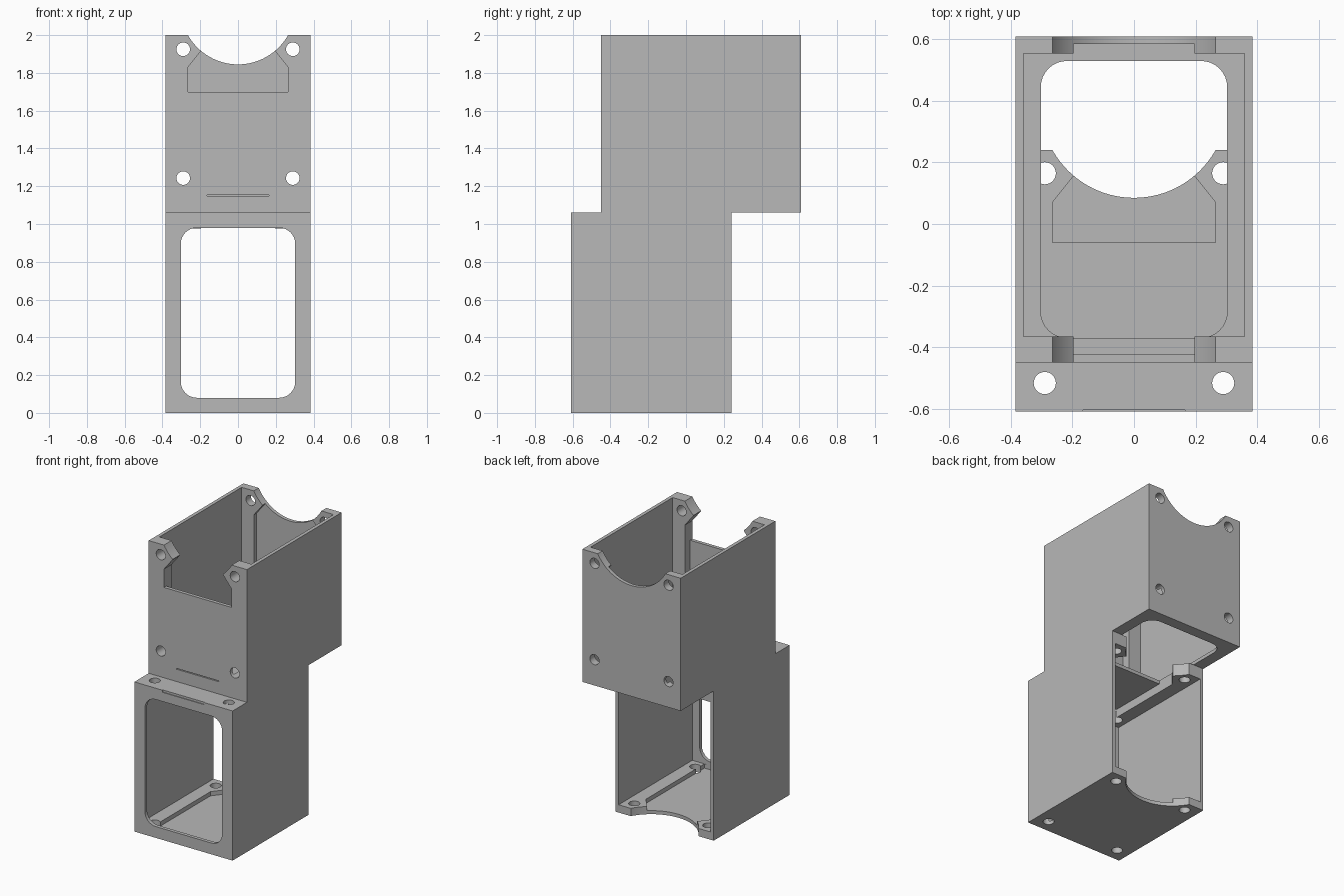
import bpy, bmesh, math
from mathutils import Matrix, Vector

cube = bpy.data.objects.get("Cube")
if cube:
    bpy.data.objects.remove(cube, do_unlink=True)

WIDTH, HEIGHT = 0.77, 1.06

grey = bpy.data.materials.new("plain grey")
grey.use_nodes = True
colour = (0.48, 0.48, 0.48, 1)
grey.diffuse_color = colour
grey.node_tree.nodes["Principled BSDF"].inputs["Base Color"].default_value = colour


def prism(name, outline, low, high, axis="z"):
    """Extrude an outline along z (outline in x, y) or along y (outline in x, z)."""
    bm = bmesh.new()
    place = (lambda a, b: (a, b, low)) if axis == "z" else (lambda a, b: (a, low, b))
    face = bm.faces.new([bm.verts.new(place(a, b)) for a, b in outline])
    push = Vector((0, 0, high - low)) if axis == "z" else Vector((0, high - low, 0))
    moved = bmesh.ops.extrude_face_region(bm, geom=[face])["geom"]
    bmesh.ops.translate(bm, vec=push, verts=[v for v in moved if isinstance(v, bmesh.types.BMVert)])
    bmesh.ops.recalc_face_normals(bm, faces=bm.faces)
    mesh = bpy.data.meshes.new(name)
    bm.to_mesh(mesh)
    bm.free()
    obj = bpy.data.objects.new(name, mesh)
    bpy.context.scene.collection.objects.link(obj)
    return obj


def rect(x, low, high):
    return [(-x, low), (x, low), (x, high), (-x, high)]


def circle(cx, cy, r, n):
    return [(cx + r * math.cos(math.tau * i / n), cy + r * math.sin(math.tau * i / n)) for i in range(n)]


def rounded(x, low, high, r, steps=8):
    pts = []
    corners = [(x - r, high - r), (r - x, high - r), (r - x, low + r), (x - r, low + r)]
    for k, (cx, cy) in enumerate(corners):
        for i in range(steps + 1):
            a = math.pi / 2 * (k + i / steps)
            pts.append((cx + r * math.cos(a), cy + r * math.sin(a)))
    return pts


def tabbed(start, depth):
    """Channel outline that narrows between the two screw tabs at the open end."""
    half = [(0.265, start), (0.265, depth - 0.17), (0.197, depth - 0.085), (0.197, depth + 0.1)]
    return half + [(-x, y) for x, y in reversed(half)]


def housing(name, depth, slot):
    body = prism(name, rect(WIDTH / 2, 0, depth), 0, HEIGHT)
    end = depth + 0.1
    cutters = [
        # main cavity and the shallow channels in both thick walls
        prism("cavity", rect(0.36, 0.055, HEIGHT - 0.085), 0.025, end, "y"),
        prism("channel", tabbed(0.0251, depth), 0.025, HEIGHT - 0.025),
        # opening in the end plate
        prism("window", rounded(0.303, 0.08, HEIGHT - 0.08, 0.085), -0.1, 0.1, "y"),
        # wide notch through one wall, round notch through both
        prism("notch", tabbed(depth - 0.3, depth), HEIGHT / 2, HEIGHT + 0.1),
        prism("arc", circle(0, depth + 0.149, 0.304, 96), -0.1, HEIGHT + 0.1),
        # thin slot in the notched wall
        prism("slot", rect(0.165, *slot), HEIGHT - 0.015, HEIGHT + 0.1),
    ]
    # screw holes
    for x in (-0.29, 0.29):
        for y in (depth - 0.075, depth - 0.757):
            cutters.append(prism("hole", circle(x, y, 0.036, 32), -0.1, HEIGHT + 0.1))
    for cutter in cutters:
        cutter.hide_render = True
        mod = body.modifiers.new(cutter.name, "BOOLEAN")
        mod.operation, mod.solver, mod.object = "DIFFERENCE", "EXACT", cutter
    bpy.context.view_layer.update()
    evaluated = body.evaluated_get(bpy.context.evaluated_depsgraph_get())
    mesh = bpy.data.meshes.new_from_object(evaluated)
    body.modifiers.clear()
    body.data = mesh
    for cutter in cutters:
        bpy.data.objects.remove(cutter, do_unlink=True)
    mesh.materials.clear()
    mesh.materials.append(grey)
    return body


# lower housing opens to the back, upper housing opens upward
lower = housing("lower_housing", 0.85, (-0.05, 0.005))
lower.data.transform(Matrix.Translation((0, -0.61, 0)))
upper = housing("upper_housing", 0.94, (0.087, 0.093))
upper.data.transform(Matrix.Translation((0, 0.61, HEIGHT)) @ Matrix.Rotation(math.pi / 2, 4, "X"))

# smooth the round cuts and keep the edges crisp
bpy.ops.object.select_all(action="DESELECT")
for part in (lower, upper):
    part.select_set(True)
bpy.context.view_layer.objects.active = lower
bpy.ops.object.shade_smooth_by_angle(angle=math.radians(30))
